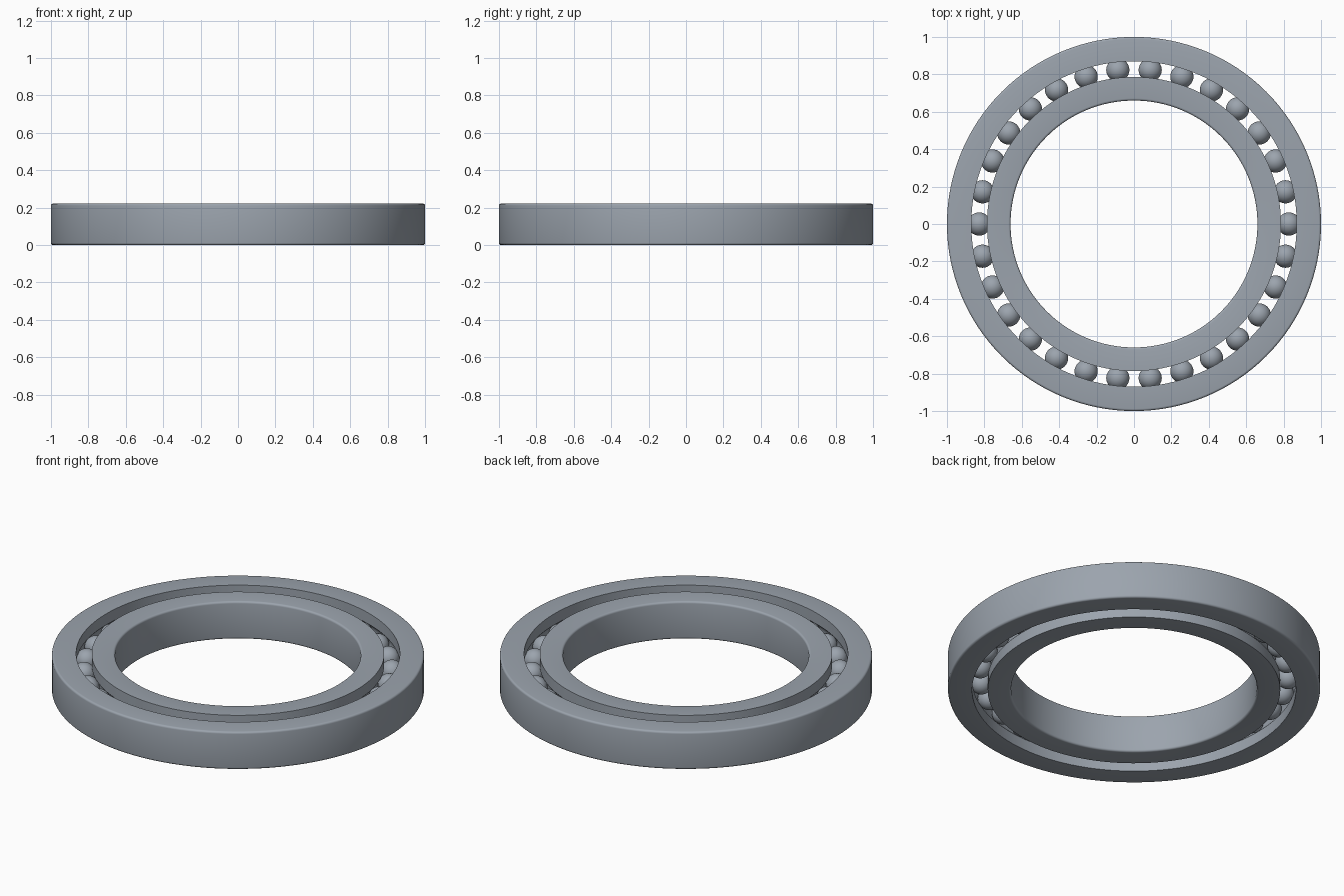
import bpy, bmesh
from math import sin, cos, pi, radians, acos
from mathutils import Vector

cube = bpy.data.objects.get("Cube")
if cube:
    bpy.data.objects.remove(cube)

HEIGHT = 0.222
MID = HEIGHT / 2
PITCH = 0.828        # radius of the ball circle
BALL_R = 0.062
HALF_GAP = 0.042     # half the gap between the rings
FILLET = 0.012
BALLS = 30

steel = bpy.data.materials.new("steel grey")
steel.use_nodes = True
colour = (0.33, 0.37, 0.42, 1)
steel.diffuse_color = colour
steel.node_tree.nodes["Principled BSDF"].inputs["Base Color"].default_value = colour


def finish(name, bm, angle):
    bmesh.ops.recalc_face_normals(bm, faces=bm.faces)
    mesh = bpy.data.meshes.new(name)
    bm.to_mesh(mesh)
    bm.free()
    mesh.materials.append(steel)
    obj = bpy.data.objects.new(name, mesh)
    bpy.context.collection.objects.link(obj)
    bpy.ops.object.select_all(action="DESELECT")
    obj.select_set(True)
    bpy.context.view_layer.objects.active = obj
    bpy.ops.object.shade_smooth_by_angle(angle=radians(angle))
    return obj


def arc(cx, cz, r, start, end, steps):
    return [(cx + r * cos(start + (end - start) * i / steps),
             cz + r * sin(start + (end - start) * i / steps))
            for i in range(steps + 1)]


def ring(name, rim, side):
    """Lathe a ring; side is 1 for the outer ring and -1 for the inner."""
    # Ball groove, from bottom to top, on the side facing the balls
    span = acos(HALF_GAP / BALL_R)
    groove = [(PITCH + side * (x - PITCH), z)
              for x, z in arc(PITCH, MID, BALL_R, -span, span, 12)]
    face = PITCH + side * HALF_GAP
    # Rounded edges on the free side
    c = rim - side * FILLET
    top = [(c + side * x, HEIGHT - FILLET + z)
           for x, z in arc(0, 0, FILLET, pi / 2, 0, 4)]
    bottom = [(x, HEIGHT - z) for x, z in reversed(top)]
    profile = [(face, 0)] + groove + [(face, HEIGHT)] + top + bottom

    bm = bmesh.new()
    verts = [bm.verts.new((x, 0, z)) for x, z in profile]
    edges = [bm.edges.new((verts[i - 1], verts[i])) for i in range(len(verts))]
    bmesh.ops.spin(bm, geom=verts + edges, cent=(0, 0, 0), axis=(0, 0, 1),
                   angle=2 * pi, steps=128, use_merge=True)
    bmesh.ops.remove_doubles(bm, verts=bm.verts, dist=0.0001)
    return finish(name, bm, 28)


# Races
ring("outer_ring", 1.0, 1)
ring("inner_ring", 0.66, -1)

# Balls share one mesh
bm = bmesh.new()
bmesh.ops.create_uvsphere(bm, u_segments=32, v_segments=20, radius=BALL_R)
first = finish("ball_01", bm, 60)
for i in range(BALLS):
    ball = first
    if i:
        ball = bpy.data.objects.new(f"ball_{i + 1:02d}", first.data)
        bpy.context.collection.objects.link(ball)
    a = 2 * pi * i / BALLS
    ball.location = Vector((PITCH * cos(a), PITCH * sin(a), MID))
